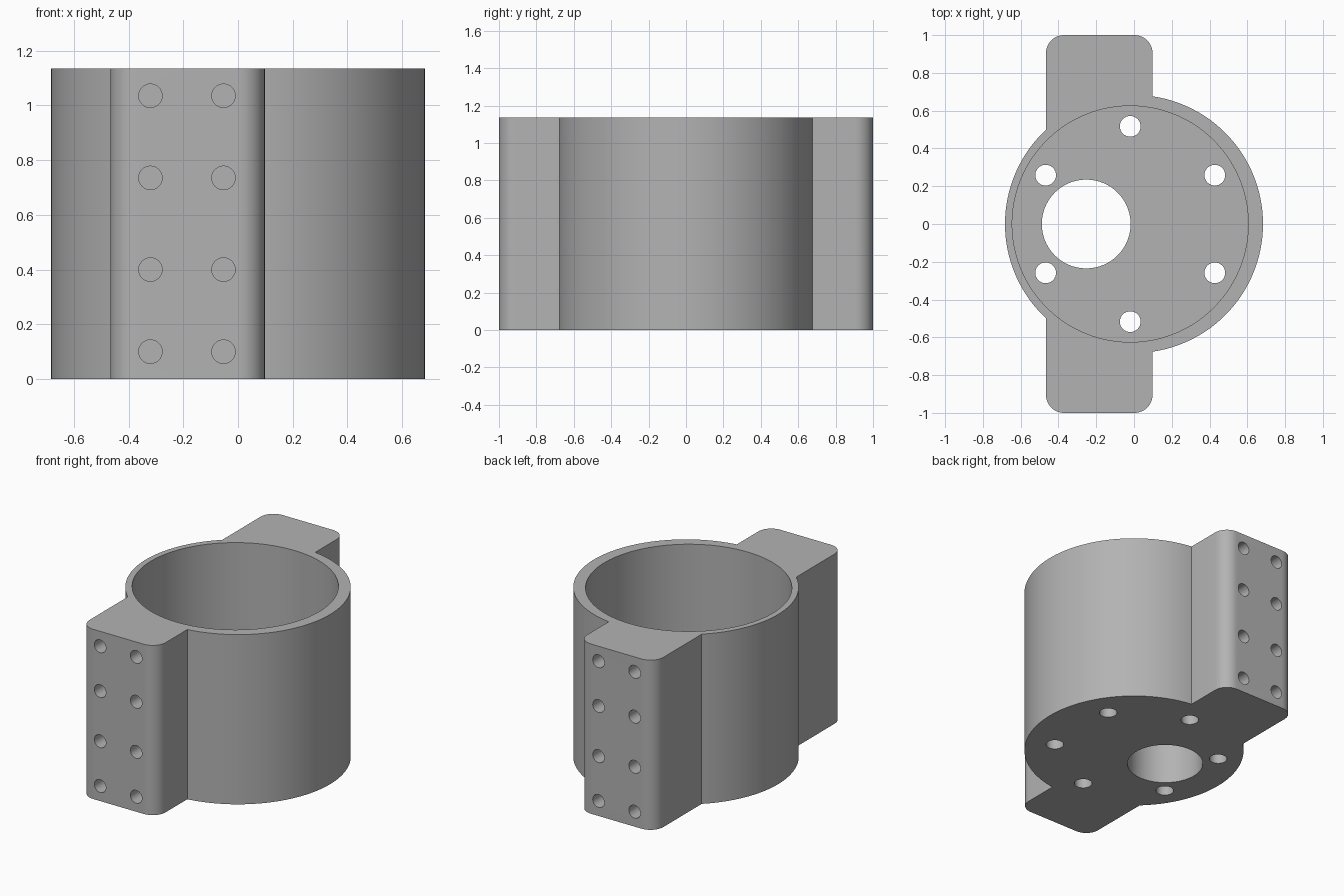
import bpy
import bmesh
import math
from mathutils import Matrix, Vector

if "Cube" in bpy.data.objects:
    bpy.data.objects.remove(bpy.data.objects["Cube"], do_unlink=True)

HEIGHT = 1.135
FLOOR = 0.33
BORE_X = -0.02

grey = bpy.data.materials.new("machined grey")
grey.use_nodes = True
colour = (0.45, 0.45, 0.45, 1)
grey.diffuse_color = colour
grey.node_tree.nodes["Principled BSDF"].inputs["Base Color"].default_value = colour


def add_object(name, bm):
    mesh = bpy.data.meshes.new(name)
    bm.to_mesh(mesh)
    bm.free()
    mesh.materials.append(grey)
    obj = bpy.data.objects.new(name, mesh)
    bpy.context.scene.collection.objects.link(obj)
    return obj


def add_cylinder(bm, radius, start, end, sides):
    """Capped cylinder running from start to end."""
    start, end = Vector(start), Vector(end)
    axis = end - start
    turn = axis.to_track_quat("Z", "Y").to_matrix().to_4x4()
    bmesh.ops.create_cone(bm, cap_ends=True, segments=sides, radius1=radius, radius2=radius,
                          depth=axis.length, matrix=Matrix.Translation((start + end) / 2) @ turn)


def boolean(target, other, operation):
    mod = target.modifiers.new(other.name, "BOOLEAN")
    mod.operation = operation
    mod.solver = "EXACT"
    mod.object = other
    other.hide_render = True


# Round housing
bm = bmesh.new()
add_cylinder(bm, 0.683, (0, 0, 0), (0, 0, HEIGHT), 160)
housing = add_object("motor_housing", bm)

# Mounting lugs, one rounded bar through the housing
bm = bmesh.new()
bmesh.ops.create_cube(bm, size=1)
bmesh.ops.scale(bm, vec=(0.564, 2, HEIGHT), verts=bm.verts)
bmesh.ops.translate(bm, vec=(-0.184, 0, HEIGHT / 2), verts=bm.verts)
uprights = [e for e in bm.edges if abs(e.verts[0].co.z - e.verts[1].co.z) > 0.5]
bmesh.ops.bevel(bm, geom=uprights, offset=0.095, segments=10, profile=0.5, affect="EDGES")
lugs = add_object("mounting_lugs", bm)

# Main bore above the floor
bm = bmesh.new()
add_cylinder(bm, 0.625, (BORE_X, 0, FLOOR), (BORE_X, 0, HEIGHT + 0.2), 160)
bore = add_object("bore_cutter", bm)

# Offset shaft opening and ring of bolt holes through the floor
bm = bmesh.new()
add_cylinder(bm, 0.235, (-0.253, 0, -0.2), (-0.253, 0, FLOOR + 0.1), 96)
shaft = add_object("shaft_cutter", bm)
bm = bmesh.new()
for i in range(6):
    angle = math.radians(30 + 60 * i)
    x, y = BORE_X + 0.517 * math.cos(angle), 0.517 * math.sin(angle)
    add_cylinder(bm, 0.055, (x, y, -0.2), (x, y, FLOOR + 0.1), 32)

# Blind screw holes in the end faces of both lugs
for side in (-1, 1):
    for x in (-0.32, -0.053):
        for z in (0.1, 0.4, 0.735, 1.035):
            add_cylinder(bm, 0.043, (x, side * 1.1, z), (x, side * 0.7, z), 32)
holes = add_object("screw_hole_cutter", bm)

boolean(housing, lugs, "UNION")
for cutter in (bore, shaft, holes):
    boolean(housing, cutter, "DIFFERENCE")

# Bake the booleans, then drop the helpers
bpy.context.view_layer.update()
graph = bpy.context.evaluated_depsgraph_get()
result = bpy.data.meshes.new_from_object(housing.evaluated_get(graph))
housing.modifiers.clear()
housing.data = result
for helper in (lugs, bore, shaft, holes):
    bpy.data.objects.remove(helper, do_unlink=True)

result.materials.clear()
result.materials.append(grey)
for face in result.polygons:
    face.material_index = 0

bpy.ops.object.select_all(action="DESELECT")
housing.select_set(True)
bpy.context.view_layer.objects.active = housing
bpy.ops.object.shade_smooth_by_angle(angle=math.radians(25))
